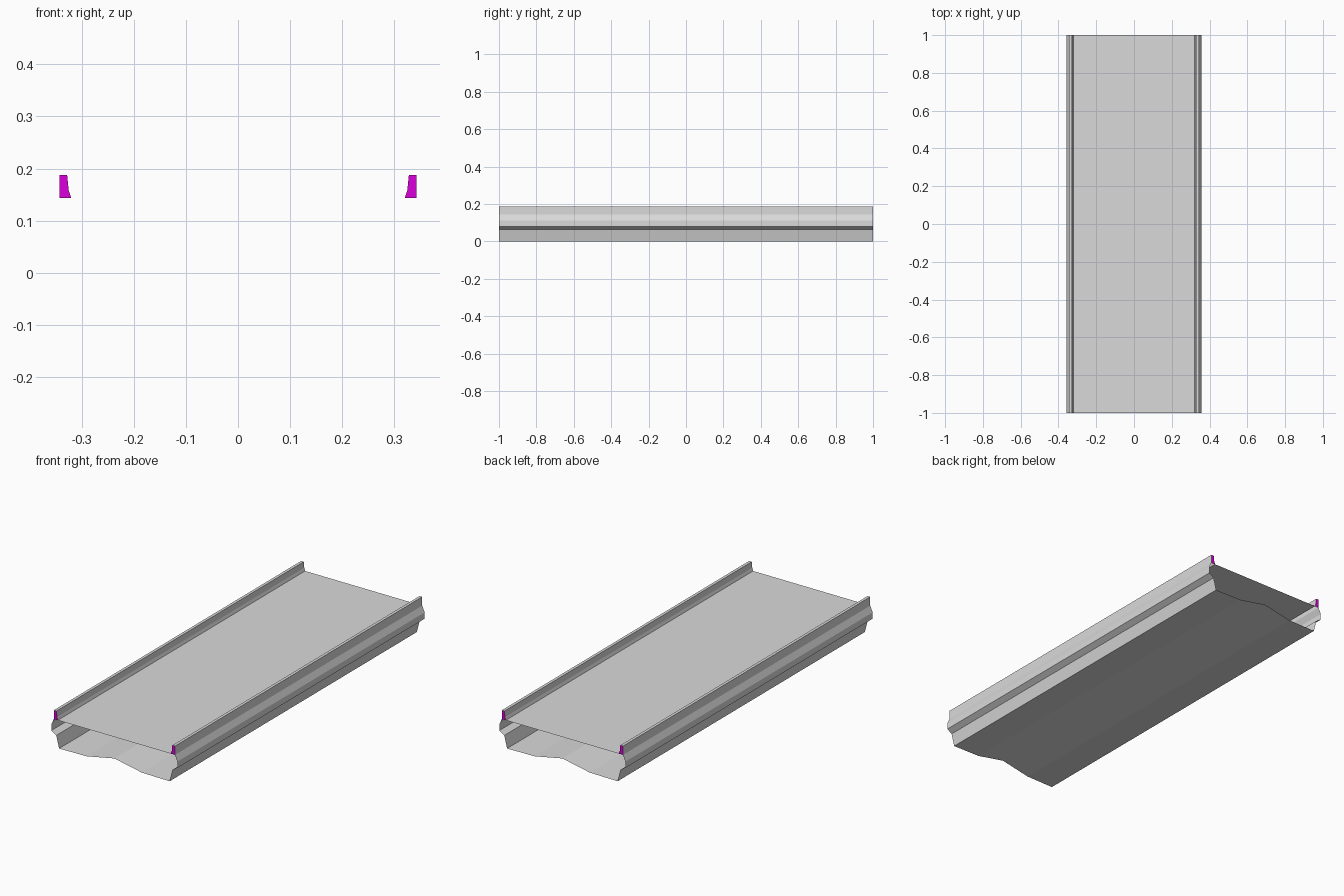
import bpy
import bmesh

cube = bpy.data.objects.get("Cube")
if cube:
    bpy.data.objects.remove(cube, do_unlink=True)


def make_material(name, color):
    mat = bpy.data.materials.new(name)
    mat.use_nodes = True
    mat.diffuse_color = color
    mat.node_tree.nodes["Principled BSDF"].inputs["Base Color"].default_value = color
    return mat


GREY = make_material("concrete_grey", (0.7, 0.7, 0.7, 1))
MAGENTA = make_material("end_cap_magenta", (0.7, 0.0, 0.7, 1))
HALF_LENGTH = 1.0


def extrude_profile(name, profile, mirrored=False, capped=False):
    """Sweep an open x-z profile along y, optionally mirrored in x and capped."""
    bm = bmesh.new()
    front = [bm.verts.new((x, -HALF_LENGTH, z)) for x, z in profile]
    back = [bm.verts.new((x, HALF_LENGTH, z)) for x, z in profile]
    for i in range(len(profile) - 1):
        bm.faces.new((front[i], front[i + 1], back[i + 1], back[i]))
    if capped:
        for loop in (front[::-1], back):
            bm.faces.new(loop).material_index = 1
    mesh = bpy.data.meshes.new(name)
    bm.to_mesh(mesh)
    bm.free()
    mesh.materials.append(GREY)
    if capped:
        mesh.materials.append(MAGENTA)
    obj = bpy.data.objects.new(name, mesh)
    bpy.context.scene.collection.objects.link(obj)
    if mirrored:
        mirror = obj.modifiers.new("mirror", 'MIRROR')
        mirror.use_mirror_merge = False
    return obj


# Flat deck between the curbs
extrude_profile("deck", [(-0.32, 0.143), (0.32, 0.143)])

# Raised curbs with closed, coloured ends
extrude_profile("curbs", [(0.32, 0.143), (0.325, 0.158), (0.328, 0.188),
                          (0.343, 0.188), (0.343, 0.143)],
                mirrored=True, capped=True)

# Stepped side panels
extrude_profile("side_panels", [(0.343, 0.143), (0.357, 0.112), (0.357, 0.08),
                                (0.329, 0.063), (0.313, 0.0)], mirrored=True)

# Underside, raised along its middle; ends stay open
extrude_profile("underside", [(0.313, 0.0), (0.157, 0.002), (0.0, 0.033),
                              (-0.157, 0.002), (-0.313, 0.0)])
